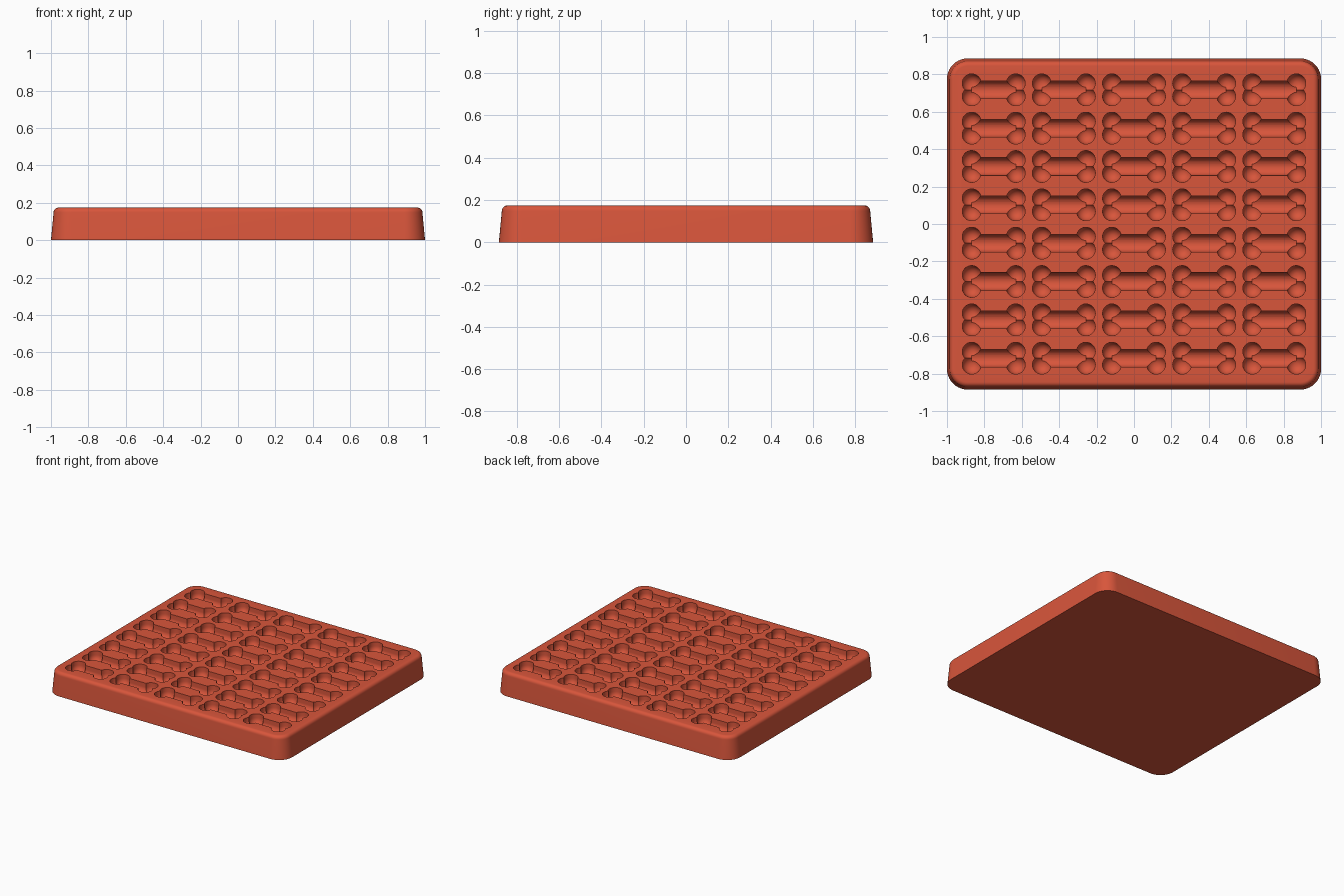
import bpy, bmesh
from math import sin, cos, pi, radians

cube = bpy.data.objects.get("Cube")
if cube:
    bpy.data.objects.remove(cube, do_unlink=True)

WIDTH, DEPTH, HEIGHT = 2.0, 1.77, 0.174
COLS, ROWS, STEP_X, STEP_Y = 5, 8, 0.375, 0.205
LOBE_X, LOBE_Y, LOBE_R, SHAFT_R, WALL = 0.118, 0.035, 0.05, 0.047, 0.03

red = bpy.data.materials.new("terracotta red")
red.use_nodes = True
colour = (0.69, 0.092, 0.044, 1)
red.diffuse_color = colour
red.node_tree.nodes["Principled BSDF"].inputs["Base Color"].default_value = colour


def loft(name, loops):
    """Skin a stack of closed loops and cap both ends."""
    bm = bmesh.new()
    rings = [[bm.verts.new(p) for p in loop] for loop in loops]
    for a, b in zip(rings, rings[1:]):
        for i in range(len(a)):
            j = (i + 1) % len(a)
            bm.faces.new((a[i], a[j], b[j], b[i]))
    bm.faces.new(rings[0])
    bm.faces.new(rings[-1])
    bmesh.ops.recalc_face_normals(bm, faces=bm.faces[:])
    mesh = bpy.data.meshes.new(name)
    bm.to_mesh(mesh)
    bm.free()
    mesh.materials.append(red)
    obj = bpy.data.objects.new(name, mesh)
    bpy.context.collection.objects.link(obj)
    return obj


def boolean(obj, tool, operation):
    mod = obj.modifiers.new(operation.title(), 'BOOLEAN')
    mod.operation, mod.object, mod.solver = operation, tool, 'EXACT'


def bake(obj):
    """Replace the mesh by its evaluated result."""
    graph = bpy.context.evaluated_depsgraph_get()
    graph.update()
    mesh = bpy.data.meshes.new_from_object(obj.evaluated_get(graph))
    obj.modifiers.clear()
    obj.data = mesh


def rounded_rect(inset, z, radius, steps=10):
    hx, hy = WIDTH / 2 - inset - radius, DEPTH / 2 - inset - radius
    pts = []
    for k, (sx, sy) in enumerate(((1, 1), (-1, 1), (-1, -1), (1, -1))):
        for i in range(steps + 1):
            a = (k + i / steps) * pi / 2
            pts.append((sx * hx + radius * cos(a), sy * hy + radius * sin(a), z))
    return pts


def lobe(x, y, top, sides=28, rings=8):
    """Straight-walled pocket with a hemispherical floor."""
    levels = [(LOBE_R, top)]
    for i in range(rings):
        a = i / rings * pi / 2
        levels.append((LOBE_R * cos(a), HEIGHT - WALL - LOBE_R * sin(a)))
    return loft("lobe_cutter", [
        [(x + r * cos(2 * pi * k / sides), y + r * sin(2 * pi * k / sides), z)
         for k in range(sides)] for r, z in levels])


def shaft(top, steps=18):
    """Straight trough with a half-round floor."""
    section = [(SHAFT_R, top)]
    for i in range(steps + 1):
        a = pi * i / steps
        section.append((SHAFT_R * cos(a), HEIGHT - WALL - SHAFT_R * sin(a)))
    section.append((-SHAFT_R, top))
    return loft("bone_cutter", [[(x, y, z) for y, z in section]
                                for x in (-LOBE_X, LOBE_X)])


# Tray body: tapered sides, rounded corners, softened top rim
FILLET, TAPER = 0.026, 0.014
loops = [rounded_rect(0, 0, 0.11)]
for i in range(7):
    a = i / 6 * pi / 2
    inset = TAPER + FILLET * (1 - cos(a))
    loops.append(rounded_rect(inset, HEIGHT - FILLET * (1 - sin(a)), 0.11 - inset))
tray = loft("bone_mould_tray", loops)

# One bone-shaped cutter: shaft joined with four lobes
bone = shaft(HEIGHT + 0.02)
lobes = [lobe(sx * LOBE_X, sy * LOBE_Y, HEIGHT + 0.03 + 0.005 * n)
         for n, (sx, sy) in enumerate(((-1, -1), (-1, 1), (1, -1), (1, 1)))]
for part in lobes:
    boolean(bone, part, 'UNION')
bake(bone)

# Repeat the bone over the grid
for count, step in ((COLS, (STEP_X, 0, 0)), (ROWS, (0, STEP_Y, 0))):
    array = bone.modifiers.new("Grid", 'ARRAY')
    array.count = count
    array.use_relative_offset = False
    array.use_constant_offset = True
    array.constant_offset_displace = step
bone.location = (-STEP_X * (COLS - 1) / 2, -STEP_Y * (ROWS - 1) / 2, 0)
bake(bone)

# Press the pockets into the tray, then drop the cutters
boolean(tray, bone, 'DIFFERENCE')
bake(tray)
for helper in lobes + [bone]:
    bpy.data.objects.remove(helper, do_unlink=True)

bpy.ops.object.select_all(action='DESELECT')
bpy.context.view_layer.objects.active = tray
tray.select_set(True)
bpy.ops.object.shade_smooth_by_angle(angle=radians(30))
